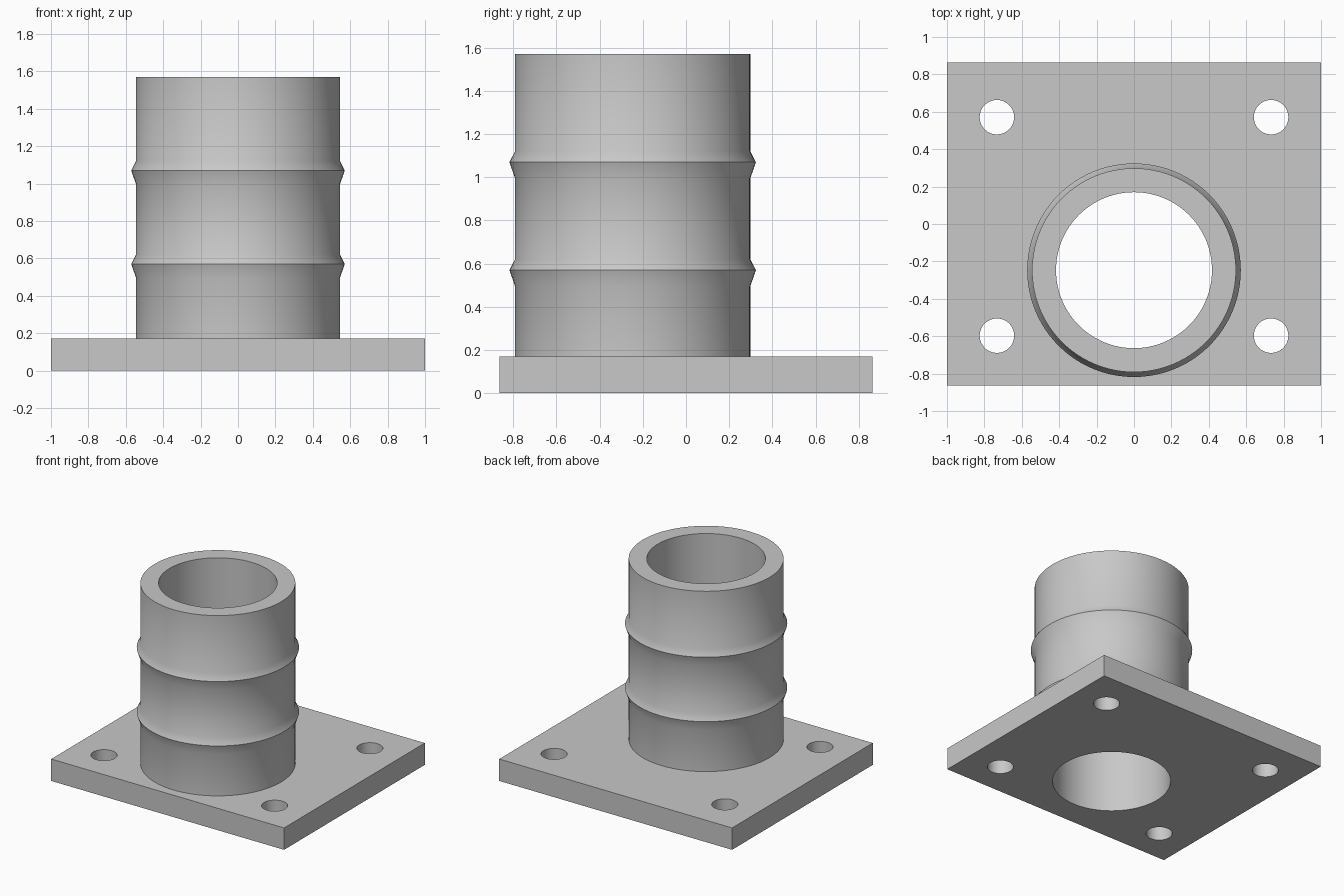
import bpy, bmesh, math
from mathutils import Matrix

cube = bpy.data.objects.get("Cube")
if cube:
    bpy.data.objects.remove(cube, do_unlink=True)

WIDTH, DEPTH, THICK = 2.0, 1.726, 0.17
PIPE_Y, PIPE_R, BORE_R, TOP = -0.247, 0.545, 0.417, 1.57
RIB_R, HOLE_R, HOLE_X = 0.571, 0.092, 0.733
SIDES = 96

grey = bpy.data.materials.new("plain grey")
grey.use_nodes = True
colour = (0.58, 0.58, 0.58, 1)
grey.diffuse_color = colour
grey.node_tree.nodes["Principled BSDF"].inputs["Base Color"].default_value = colour


def to_object(name, bm):
    bmesh.ops.recalc_face_normals(bm, faces=bm.faces)
    mesh = bpy.data.meshes.new(name)
    bm.to_mesh(mesh)
    bm.free()
    mesh.materials.append(grey)
    obj = bpy.data.objects.new(name, mesh)
    bpy.context.collection.objects.link(obj)
    return obj


def lathe(name, profile, x, y):
    """Solid of revolution from (radius, height) points, capped at both ends."""
    bm = bmesh.new()
    rings = []
    for r, z in profile:
        rings.append([bm.verts.new((x + r * math.cos(a), y + r * math.sin(a), z))
                      for a in (math.tau * i / SIDES for i in range(SIDES))])
    for low, high in zip(rings, rings[1:]):
        for i in range(SIDES):
            j = (i + 1) % SIDES
            bm.faces.new((low[i], low[j], high[j], high[i]))
    bm.faces.new(rings[0])
    bm.faces.new(rings[-1])
    return to_object(name, bm)


def combine(target, other, operation):
    mod = target.modifiers.new(operation.lower(), 'BOOLEAN')
    mod.operation = operation
    mod.solver = 'EXACT'
    mod.object = other
    bpy.ops.object.select_all(action='DESELECT')
    bpy.context.view_layer.objects.active = target
    target.select_set(True)
    bpy.ops.object.modifier_apply(modifier=mod.name)
    bpy.data.objects.remove(other, do_unlink=True)


# Base plate
bm = bmesh.new()
bmesh.ops.create_cube(bm, size=1, matrix=Matrix.Translation((0, 0, THICK / 2))
                      @ Matrix.Diagonal((WIDTH, DEPTH, THICK, 1)))
flange = to_object("flanged_pipe", bm)

# Pipe with two pointed ribs
profile = [(PIPE_R, THICK / 2)]
for z in (0.57, 1.07):
    profile += [(PIPE_R, z - 0.075), (RIB_R, z), (PIPE_R, z + 0.05)]
profile.append((PIPE_R, TOP))
combine(flange, lathe("pipe", profile, 0, PIPE_Y), 'UNION')

# Bore through pipe and plate
combine(flange, lathe("bore", [(BORE_R, -0.1), (BORE_R, TOP + 0.1)], 0, PIPE_Y), 'DIFFERENCE')

# Four bolt holes
for x in (-HOLE_X, HOLE_X):
    for y in (-0.597, 0.571):
        hole = lathe("bolt_hole", [(HOLE_R, -0.1), (HOLE_R, THICK + 0.1)], x, y)
        combine(flange, hole, 'DIFFERENCE')

flange.select_set(True)
bpy.context.view_layer.objects.active = flange
bpy.ops.object.shade_smooth_by_angle(angle=math.radians(32))
